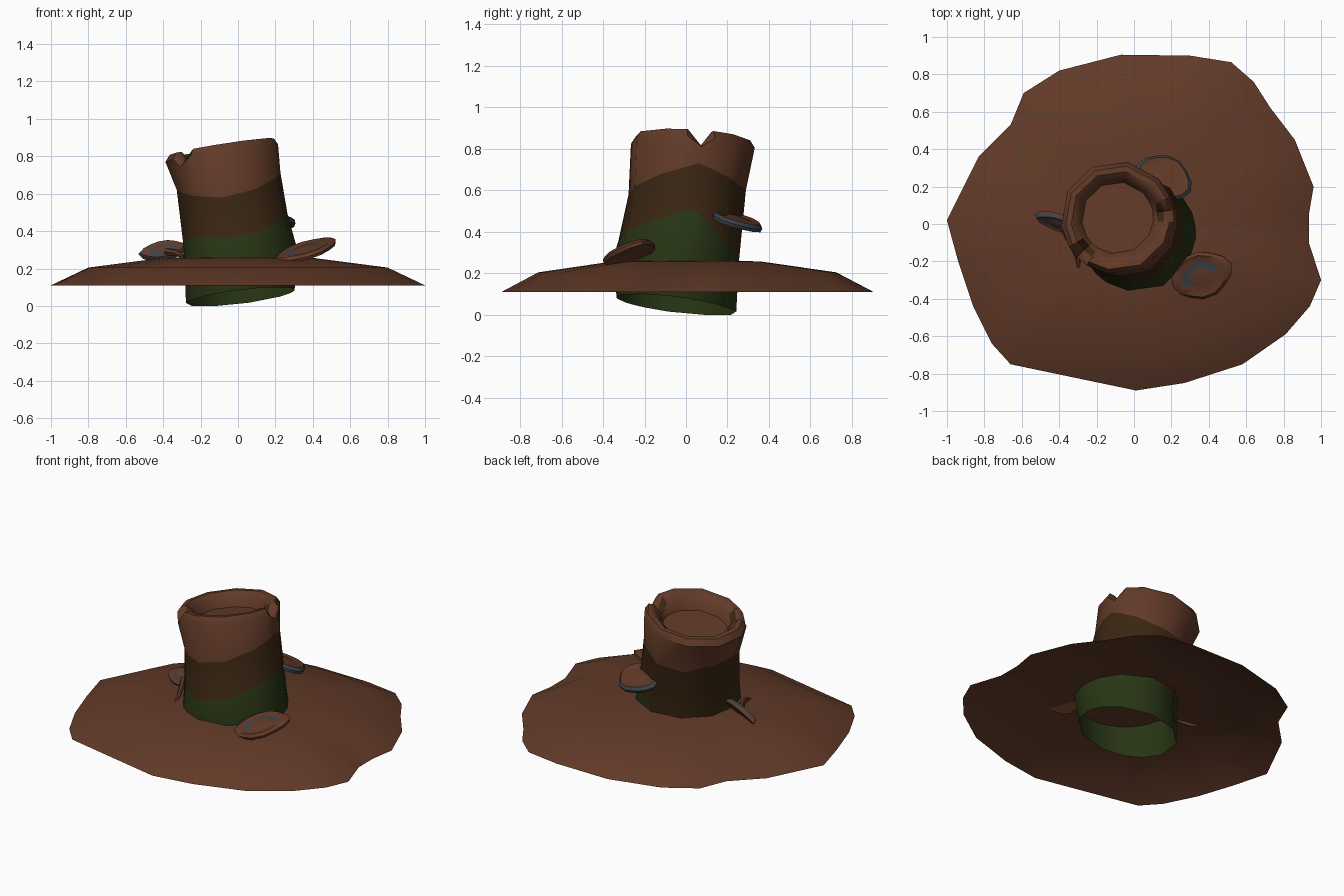
import bpy, bmesh, math
from mathutils import Vector

if "Cube" in bpy.data.objects:
    bpy.data.objects.remove(bpy.data.objects["Cube"])


def material(name, rgb):
    m = bpy.data.materials.new(name)
    m.diffuse_color = (*rgb, 1)
    m.use_nodes = True
    m.node_tree.nodes["Principled BSDF"].inputs["Base Color"].default_value = m.diffuse_color
    return m


BROWN = material("bark brown", (0.12, 0.042, 0.021))
DARK = material("dark bark", (0.042, 0.019, 0.006))
GREEN = material("moss green", (0.021, 0.036, 0.007))
GREY = material("slate grey", (0.045, 0.055, 0.068))


def build(name, rings, mats, rule, cap_start=False, cap_end=False, angle=40):
    """Skin a list of closed rings; rule(ring, segment) gives the colour index."""
    bm = bmesh.new()
    rows = [[bm.verts.new(p) for p in ring] for ring in rings]
    n = len(rows[0])
    for i in range(len(rows) - 1):
        for j in range(n):
            k = (j + 1) % n
            f = bm.faces.new((rows[i][j], rows[i][k], rows[i + 1][k], rows[i + 1][j]))
            f.material_index = rule(i, j)
    if cap_start:
        bm.faces.new(rows[0][::-1]).material_index = rule(-1, 0)
    if cap_end:
        bm.faces.new(rows[-1]).material_index = rule(len(rows) - 1, 0)
    bm.normal_update()
    me = bpy.data.meshes.new(name)
    bm.to_mesh(me)
    bm.free()
    for m in mats:
        me.materials.append(m)
    ob = bpy.data.objects.new(name, me)
    bpy.context.collection.objects.link(ob)
    bpy.ops.object.select_all(action='DESELECT')
    ob.select_set(True)
    bpy.context.view_layer.objects.active = ob
    bpy.ops.object.shade_smooth_by_angle(angle=math.radians(angle))
    return ob


# Ground: shallow open dome with an irregular outline
outline = [(-1, .02), (-.94, -.2), (-.86, -.44), (-.76, -.64), (-.66, -.75), (.01, -.89),
           (.27, -.85), (.58, -.75), (.81, -.59), (.94, -.44), (1, -.3), (.935, -.1),
           (.935, .05), (.96, .2), (.86, .45), (.73, .62), (.64, .76), (.52, .865),
           (.3, .9), (-.07, .905), (-.4, .82), (-.59, .7), (-.66, .53), (-.83, .36)]
build("ground", [[(x * s, y * s, z) for x, y in outline]
                 for s, z in ((1, .11), (.8, .205), (.4, .257), (.1, .267))],
      [BROWN], lambda i, j: 0, cap_end=True)

# Stump: leaning trunk, (height, centre x, centre y, radius)
trunk = [(0, .01, -.045, .29), (.26, .02, -.05, .31), (.48, -.02, -.005, .288),
         (.65, -.05, .012, .285), (.83, -.088, .033, .303)]


def trunk_at(z):
    z = min(max(z, 0), .83)
    for a, b in zip(trunk, trunk[1:]):
        if z <= b[0]:
            t = (z - a[0]) / (b[0] - a[0])
            return [a[q] + (b[q] - a[q]) * t for q in (1, 2, 3)]


def cyclic(values, deg):
    t = ((deg - 8) / 36) % 10
    i = int(t)
    return values[i] + (values[(i + 1) % 10] - values[i]) * (t - i)


# Colour borders around the trunk, every 36 degrees from 8 degrees
moss_top = [.51, .36, .27, .22, .22, .34, .37, .36, .40, .46]
dark_top = [.73, .66, .60, .58, .61, .62, .59, .58, .62, .68]
notches = (8, 224)
angles = sorted([8 + 36 * k for k in range(10)]
                + [n + d for n in notches for d in (-13, 13)])


def wall_point(deg, z):
    cx, cy, r = trunk_at(z)
    a = math.radians(deg)
    return (cx + r * math.cos(a), cy + r * math.sin(a), z)


def rim_point(deg, r, dz):
    a = math.radians(deg)
    x, y = r * math.cos(a), r * math.sin(a)
    return (-.088 + x, .033 + y, .85 + .16 * x - .06 * y + dz)


def base_point(deg):
    x, y, z = wall_point(deg, .03)
    return (x, y, max(0, .05 + .13 * (x - .02) - .13 * (y + .05)))


rings = [[base_point(d) for d in angles],
         [wall_point(d, min(.26, cyclic(moss_top, d) - .02)) for d in angles],
         [wall_point(d, cyclic(moss_top, d)) for d in angles],
         [wall_point(d, cyclic(dark_top, d)) for d in angles]]
# Rolled rim with two notches, then the hollow
for r, dz, cut in ((.303, -.035, .05), (.28, 0, .075), (.25, 0, .075),
                   (.215, -.03, .045), (.192, -.09, 0)):
    rings.append([rim_point(d, r, dz - (cut if d in notches else 0)) for d in angles])


def stump_colour(i, j):
    if i in (0, 1):
        return 2
    if i == 2:
        return 1
    near_notch = angles[j] in notches or angles[(j + 1) % len(angles)] in notches
    return 1 if i == 6 and near_notch else 0


build("stump", rings, [BROWN, DARK, GREEN], stump_colour, cap_end=True)


# Bracket fungi: wavy tilted caps with grey growth bands
def fungus(name, loc, x_axis, normal, rx, ry, grey, half=False):
    n = Vector(normal).normalized()
    u = Vector(x_axis)
    u = (u - n * u.dot(n)).normalized()
    v = n.cross(u)
    c = Vector(loc)
    profile = [(.75, -.014), (.97, -.017), (1, 0), (.88, .016), (.62, .008), (.35, .016)]
    out = []
    for s, h in profile:
        ring = []
        for k in range(14):
            a = math.tau * k / 14
            wave = 1 + .05 * math.cos(4 * a) * s
            ring.append(c + u * (rx * s * wave * math.cos(a))
                        + v * (ry * s * wave * math.sin(a)) + n * h)
        out.append(ring)
    build(name, out, [BROWN, GREY],
          lambda i, j: int(i in grey and (not half or j < 8)),
          cap_start=True, cap_end=True, angle=50)


fungus("front_fungus", (.36, -.275, .298), (1, .45, 0), (-.25, -.3, 1), .175, .125, (4,), True)
fungus("back_fungus", (.16, .245, .455), (1, -.5, 0), (.15, .32, 1), .155, .125, (1, 2))
fungus("left_fungus", (-.4, .005, .297), (1, -.25, .1), (-.33, -.75, .6), .135, .06, (2, 4))

# Small drooping root beside the left fungus
root = [(-.39, .0, .29, .022), (-.33, -.11, .285, .018), (-.30, -.18, .27, .014),
        (-.295, -.245, .25, .006)]
build("left_root", [[(x + r * math.cos(math.tau * k / 6), y, z + r * math.sin(math.tau * k / 6))
                     for k in range(6)] for x, y, z, r in root],
      [BROWN], lambda i, j: 0, cap_start=True, cap_end=True)
